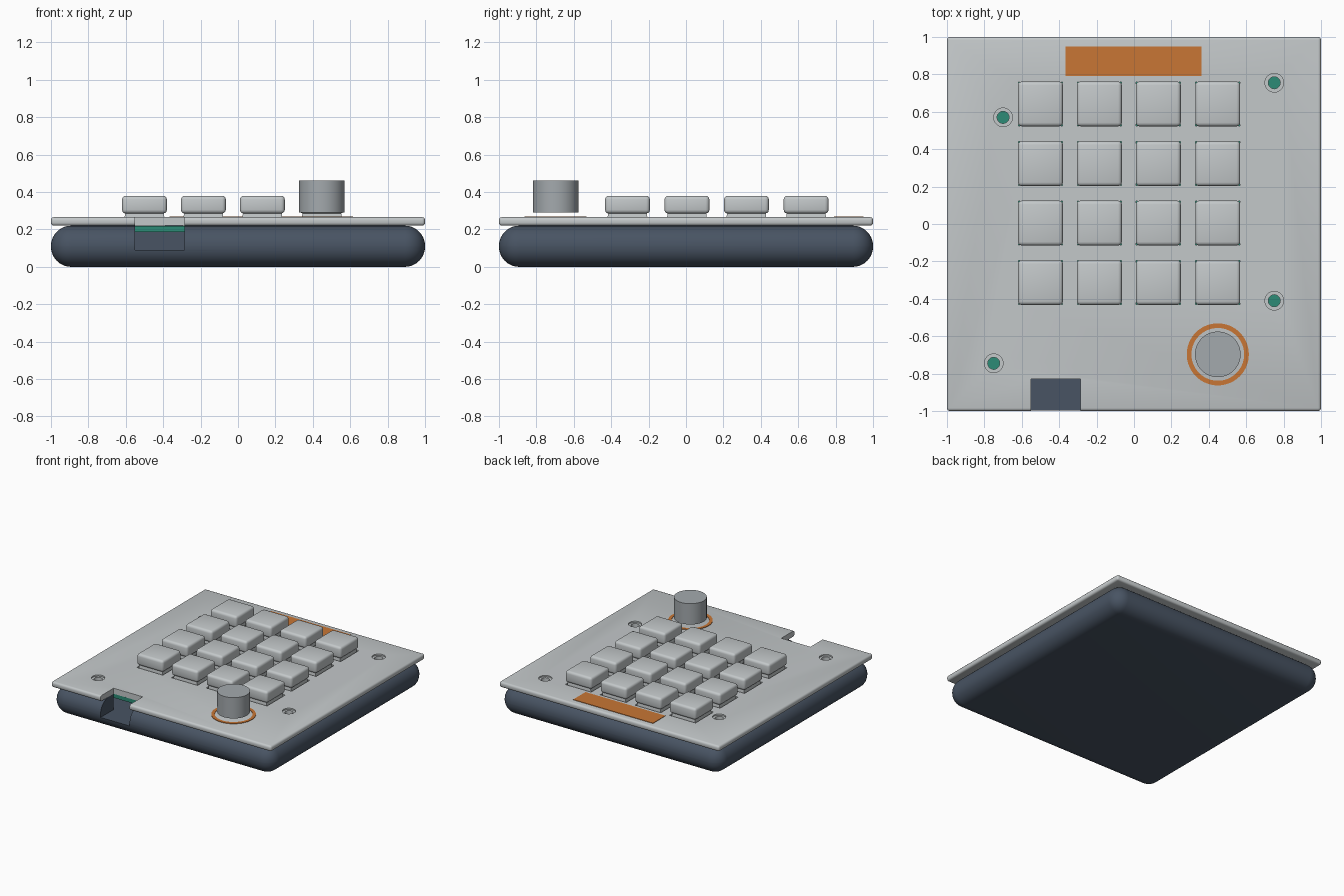
import bpy, bmesh, math

if "Cube" in bpy.data.objects:
    bpy.data.objects.remove(bpy.data.objects["Cube"])


def material(name, rgb):
    m = bpy.data.materials.new(name)
    m.diffuse_color = (*rgb, 1)
    m.use_nodes = True
    m.node_tree.nodes["Principled BSDF"].inputs["Base Color"].default_value = m.diffuse_color
    return m


LIGHT = material("light_grey", (0.55, 0.58, 0.59))
MID = material("knob_grey", (0.37, 0.40, 0.42))
SLATE = material("dark_slate", (0.065, 0.088, 0.125))
ORANGE = material("orange", (0.58, 0.18, 0.035))
TEAL = material("teal", (0.025, 0.26, 0.18))


def finish(name, bm, mat, bevel=0, segments=3):
    """Turn a bmesh into an object, optionally with a rounded edge."""
    if bevel:
        bmesh.ops.bevel(bm, geom=bm.edges[:], offset=bevel, segments=segments,
                        profile=0.5, affect='EDGES', clamp_overlap=True)
    me = bpy.data.meshes.new(name)
    bm.to_mesh(me)
    bm.free()
    ob = bpy.data.objects.new(name, me)
    bpy.context.collection.objects.link(ob)
    me.materials.append(mat)
    return ob


def add_box(bm, x0, x1, y0, y1, z0, z1):
    vs = bmesh.ops.create_cube(bm, size=1)["verts"]
    for v in vs:
        v.co = (x0 if v.co.x < 0 else x1, y0 if v.co.y < 0 else y1,
                z0 if v.co.z < 0 else z1)


def add_cyl(bm, x, y, r, z0, z1, n=48):
    vs = bmesh.ops.create_cone(bm, cap_ends=True, segments=n, radius1=r,
                               radius2=r, depth=z1 - z0)["verts"]
    bmesh.ops.translate(bm, verts=vs, vec=(x, y, (z0 + z1) / 2))


def box(name, mat, *dims, bevel=0, segments=3):
    bm = bmesh.new()
    add_box(bm, *dims)
    return finish(name, bm, mat, bevel, segments)


def cut(ob, cutter):
    """Subtract the cutter and remove it."""
    cutter.hide_render = True
    mod = ob.modifiers.new("cut", 'BOOLEAN')
    mod.operation, mod.solver, mod.object = 'DIFFERENCE', 'EXACT', cutter
    bpy.context.view_layer.objects.active = ob
    bpy.ops.object.modifier_apply(modifier=mod.name)
    bpy.data.objects.remove(cutter)


def smooth(ob):
    bpy.ops.object.select_all(action='DESELECT')
    ob.select_set(True)
    bpy.context.view_layer.objects.active = ob
    bpy.ops.object.shade_smooth_by_angle(angle=math.radians(35))


KEYS_X = [-0.50, -0.185, 0.13, 0.448]
KEYS_Y = [0.642, 0.323, 0.005, -0.313]
SCREWS = [(-0.70, 0.57), (0.75, 0.755), (0.75, -0.41), (-0.75, -0.745)]
KNOB = (0.448, -0.697)
NOTCH = (-0.55, -0.285)

# Rounded tray with an inner pocket and a cable opening in the front wall
base = box("base_tray", SLATE, -1, 1, -1, 1, 0, 0.22, bevel=0.108, segments=10)
cut(base, box("pocket_cutter", SLATE, -0.83, 0.83, -0.83, 0.83, 0.09, 0.4))
cut(base, box("opening_cutter", SLATE, *NOTCH, -1.2, -0.8, 0.09, 0.4))
smooth(base)

# Circuit board inside the tray
box("circuit_board", TEAL, -0.825, 0.825, -0.825, 0.825, 0.185, 0.217)

# Top plate with key openings, screw holes and the cable notch
plate = box("top_plate", LIGHT, -1, 1, -1, 1, 0.22, 0.266, bevel=0.016)
bm = bmesh.new()
for x in KEYS_X:
    for y in KEYS_Y:
        add_box(bm, x - 0.118, x + 0.118, y - 0.118, y + 0.118, 0.1, 0.4)
for x, y in SCREWS:
    add_cyl(bm, x, y, 0.032, 0.1, 0.4, 24)
add_box(bm, *NOTCH, -1.2, -0.83, 0.1, 0.4)
cut(plate, finish("plate_cutter", bm, LIGHT))
bm = bmesh.new()
for x, y in SCREWS:
    add_cyl(bm, x, y, 0.05, 0.255, 0.4, 32)
cut(plate, finish("screw_recess_cutter", bm, LIGHT))
smooth(plate)

# Keys: switch body in the opening with a rounded cap above
for i, x in enumerate(KEYS_X):
    for j, y in enumerate(KEYS_Y):
        bm = bmesh.new()
        add_box(bm, x - 0.112, x + 0.112, y - 0.112, y + 0.112, 0.215, 0.292)
        for v in bm.verts:
            if v.co.z > 0.25:
                v.co.x = x + (v.co.x - x) * 0.92
                v.co.y = y + (v.co.y - y) * 0.92
        finish(f"switch_{i}_{j}", bm, LIGHT)
        smooth(box(f"keycap_{i}_{j}", LIGHT, x - 0.12, x + 0.12, y - 0.12,
                   y + 0.12, 0.285, 0.38, bevel=0.02))

# Rotary knob
bm = bmesh.new()
add_cyl(bm, *KNOB, 0.122, 0.29, 0.461, 64)
smooth(finish("knob", bm, MID))

# Flat ring around the knob
bm = bmesh.new()
add_cyl(bm, *KNOB, 0.166, 0.264, 0.27, 64)
ring = finish("knob_ring", bm, ORANGE)
bm = bmesh.new()
add_cyl(bm, *KNOB, 0.141, 0.2, 0.3, 64)
cut(ring, finish("ring_cutter", bm, ORANGE))
smooth(ring)

# Flat panel at the back edge
box("back_panel", ORANGE, -0.365, 0.36, 0.79, 0.95, 0.263, 0.27)
